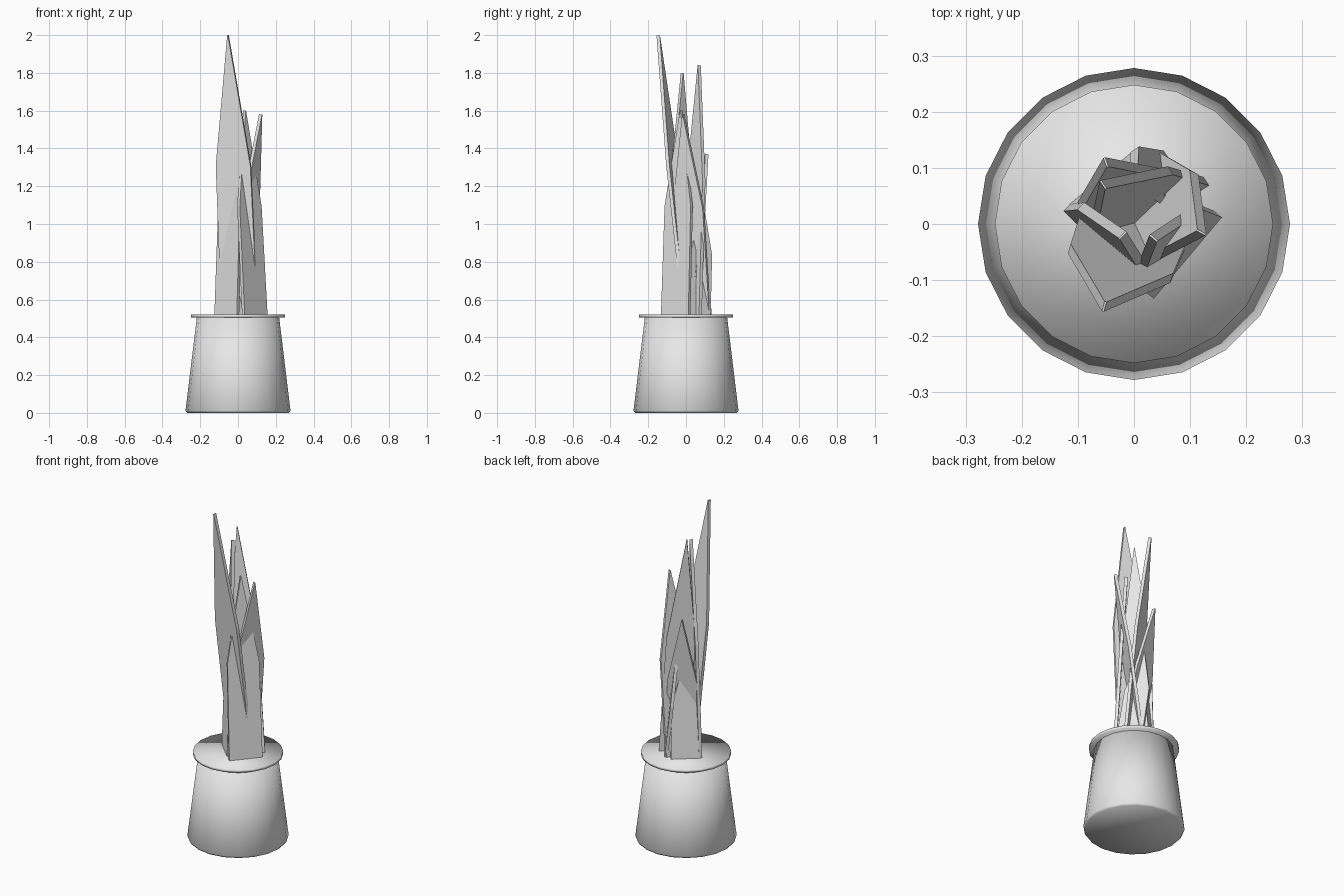
import bpy, bmesh, math
from mathutils import Vector

if "Cube" in bpy.data.objects:
    bpy.data.objects.remove(bpy.data.objects["Cube"])

grey = bpy.data.materials.new("pale_grey")
grey.diffuse_color = (0.8, 0.8, 0.8, 1)
grey.use_nodes = True
grey.node_tree.nodes["Principled BSDF"].inputs["Base Color"].default_value = grey.diffuse_color


def finish(bm, name):
    bmesh.ops.recalc_face_normals(bm, faces=bm.faces)
    me = bpy.data.meshes.new(name)
    bm.to_mesh(me)
    bm.free()
    me.materials.append(grey)
    ob = bpy.data.objects.new(name, me)
    bpy.context.collection.objects.link(ob)
    return ob


def lathe(name, profile, sides=20):
    """Closed turned solid from (radius, z) rings, smooth all over."""
    bm = bmesh.new()
    rings = [[bm.verts.new((r * math.sin(2 * math.pi * i / sides),
                            r * math.cos(2 * math.pi * i / sides), z))
              for i in range(sides)] for r, z in profile]
    for a, b in zip(rings, rings[1:]):
        for i in range(sides):
            j = (i + 1) % sides
            bm.faces.new((a[i], a[j], b[j], b[i]))
    bm.faces.new(rings[0])
    bm.faces.new(rings[-1])
    for f in bm.faces:
        f.smooth = True
    finish(bm, name)


def leaf(name, base, tip, angle, width, shoulder=0.54, thick=0.018):
    """Flat pointed slab: straight to the shoulder, then tapering to the tip."""
    b, t = Vector((*base, 0.5)), Vector(tip)
    a = math.radians(angle)
    side = Vector((math.cos(a), math.sin(a), 0)) * width / 2
    n = side.cross(t - b).normalized() * thick / 2
    s = b.lerp(t, shoulder)
    outline = [b - side * 1.05, b + side * 1.05, s + side,
               t + side * 0.02, t - side * 0.02, s - side]
    bm = bmesh.new()
    f = [bm.verts.new(p + n) for p in outline]
    k = [bm.verts.new(p - n) for p in outline]
    bm.faces.new(f)
    bm.faces.new(k[::-1])
    for i in range(6):
        j = (i + 1) % 6
        bm.faces.new((f[i], k[i], k[j], f[j]))
    finish(bm, name)


# pot, wider at the foot, and the rim disc on top
lathe("pot", [(0.27, 0), (0.278, 0.012), (0.218, 0.505)])
lathe("rim_disc", [(0.248, 0.505), (0.248, 0.522)])

# leaves: base xy, tip xyz, width direction in degrees, width
leaves = [
    ((0.01, 0.02), (-0.053, -0.147, 2.0), -16, 0.19),
    ((0.06, 0.03), (-0.055, 0.07, 1.84), 33, 0.16),
    ((-0.06, -0.03), (-0.02, -0.02, 1.8), -45, 0.16),
    ((0.0, 0.045), (0.12, -0.015, 1.58), 62, 0.18),
    ((0.09, -0.055), (0.035, -0.025, 1.6), 50, 0.18),
    ((0.02, 0.0), (-0.05, 0.11, 1.37), 20, 0.17),
    ((0.09, 0.065), (0.0, 0.085, 1.12), 125, 0.14),
    ((-0.05, 0.08), (-0.02, 0.04, 1.1), 40, 0.15),
]
for i, spec in enumerate(leaves, 1):
    leaf(f"leaf_{i}", *spec)
